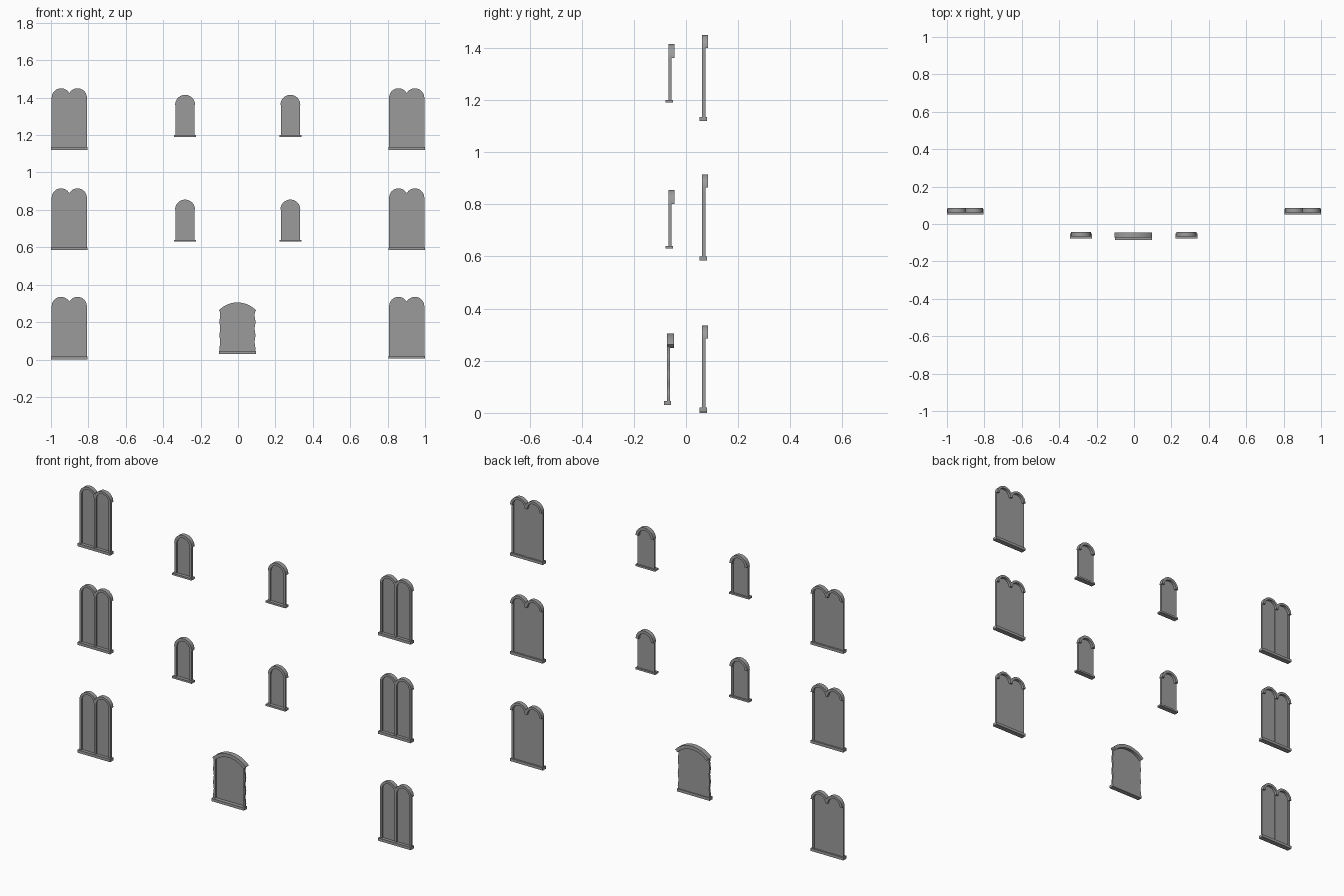
import bpy, bmesh, math

if "Cube" in bpy.data.objects:
    bpy.data.objects.remove(bpy.data.objects["Cube"])

stone = bpy.data.materials.new("mid grey")
stone.diffuse_color = (0.33, 0.33, 0.33, 1)
stone.use_nodes = True
stone.node_tree.nodes["Principled BSDF"].inputs["Base Color"].default_value = stone.diffuse_color


def prism(name, outline, y0, y1):
    """Extrude an x-z outline from y0 to y1."""
    bm = bmesh.new()
    front = bm.faces.new([bm.verts.new((x, y0, z)) for x, z in outline])
    ext = bmesh.ops.extrude_face_region(bm, geom=[front])
    for v in ext["geom"]:
        if isinstance(v, bmesh.types.BMVert):
            v.co.y = y1
    bmesh.ops.recalc_face_normals(bm, faces=bm.faces[:])
    me = bpy.data.meshes.new(name)
    bm.to_mesh(me)
    bm.free()
    me.materials.append(stone)
    ob = bpy.data.objects.new(name, me)
    bpy.context.collection.objects.link(ob)
    return ob


def box(name, x0, x1, y0, y1, z0, z1):
    return prism(name, [(x0, z0), (x1, z0), (x1, z1), (x0, z1)], y0, y1)


def arc(cx, cz, r, half_angle, n=24):
    """Points left to right over the top of a circle."""
    return [(cx + r * math.sin(a), cz + r * math.cos(a))
            for a in [half_angle * (2 * i / n - 1) for i in range(n + 1)]]


def arch_band(name, cx, cz, r_out, r_in, half_angle, y0, y1):
    pts = arc(cx, cz, r_out, half_angle) + arc(cx, cz, r_in, half_angle)[::-1]
    return prism(name, pts, y0, y1)


def pane(name, cx, half, z0, spring, y):
    pts = [(cx - half, z0)] + arc(cx, spring, half, math.pi / 2) + [(cx + half, z0)]
    return prism(name, pts, y, y + 0.002)


H = math.pi / 2

# Paired arched windows on the side wings
for cx in (-0.902, 0.902):
    for top in (0.335, 0.915, 1.45):
        spring, z0 = top - 0.05, top - 0.33
        if cx < 0 and top < 0.5:
            z0 = 0.0
        for s in (-1, 1):
            c = cx + s * 0.044
            arch_band("pair_arch", c, spring, 0.05, 0.037, H, 0.062, 0.085)
            pane("pair_pane", c, 0.040, z0 + 0.01, spring, 0.069)
            o = cx + s * 0.094
            i = cx + s * 0.081
            box("pair_jamb", min(o, i), max(o, i), 0.062, 0.074, z0 + 0.01, spring)
        box("pair_mullion", cx - 0.007, cx + 0.007, 0.062, 0.074, z0 + 0.01, spring)
        box("pair_sill", cx - 0.098, cx + 0.098, 0.052, 0.08, z0, z0 + 0.015)

# Small single arched windows
for cx in (-0.283, 0.28):
    for top in (0.855, 1.415):
        spring, z0 = top - 0.053, top - 0.225
        arch_band("small_arch", cx, spring, 0.053, 0.038, H, -0.067, -0.044)
        pane("small_pane", cx, 0.042, z0 + 0.005, spring, -0.06)
        for s in (-1, 1):
            o, i = cx + s * 0.051, cx + s * 0.039
            box("small_jamb", min(o, i), max(o, i), -0.067, -0.055, z0 + 0.005, spring)
        box("small_sill", cx - 0.059, cx + 0.059, -0.078, -0.05, z0, z0 + 0.010)

# Wide central window: segmental hood, wavy jambs, sill
cx, cz, r, ang = -0.003, 0.167, 0.138, math.radians(46.5)
arch_band("hood_arch", cx, cz, r, r - 0.019, ang, -0.073, -0.046)
N = 24
wave = [(0.094 + 0.002 * math.sin(6 * math.pi * k / N), 0.04 + 0.215 * k / N)
        for k in range(N + 1)]
for s in (-1, 1):
    pts = [(cx + s * w, z) for w, z in wave]
    pts += [(cx + s * 0.082, 0.255), (cx + s * 0.082, 0.04)]
    prism("wide_jamb", pts, -0.072, -0.062)
glass = [(cx - 0.09, 0.04)] + arc(cx, cz, r - 0.012, math.radians(45)) + [(cx + 0.09, 0.04)]
prism("wide_pane", glass, -0.065, -0.062)
box("wide_sill", cx - 0.098, cx + 0.098, -0.085, -0.058, 0.03, 0.045)

# Smooth the curved arches, keep corners sharp
bpy.ops.object.select_all(action='DESELECT')
for ob in bpy.data.objects:
    if "arch" in ob.name:
        ob.select_set(True)
        bpy.context.view_layer.objects.active = ob
bpy.ops.object.shade_smooth_by_angle(angle=math.radians(30))
